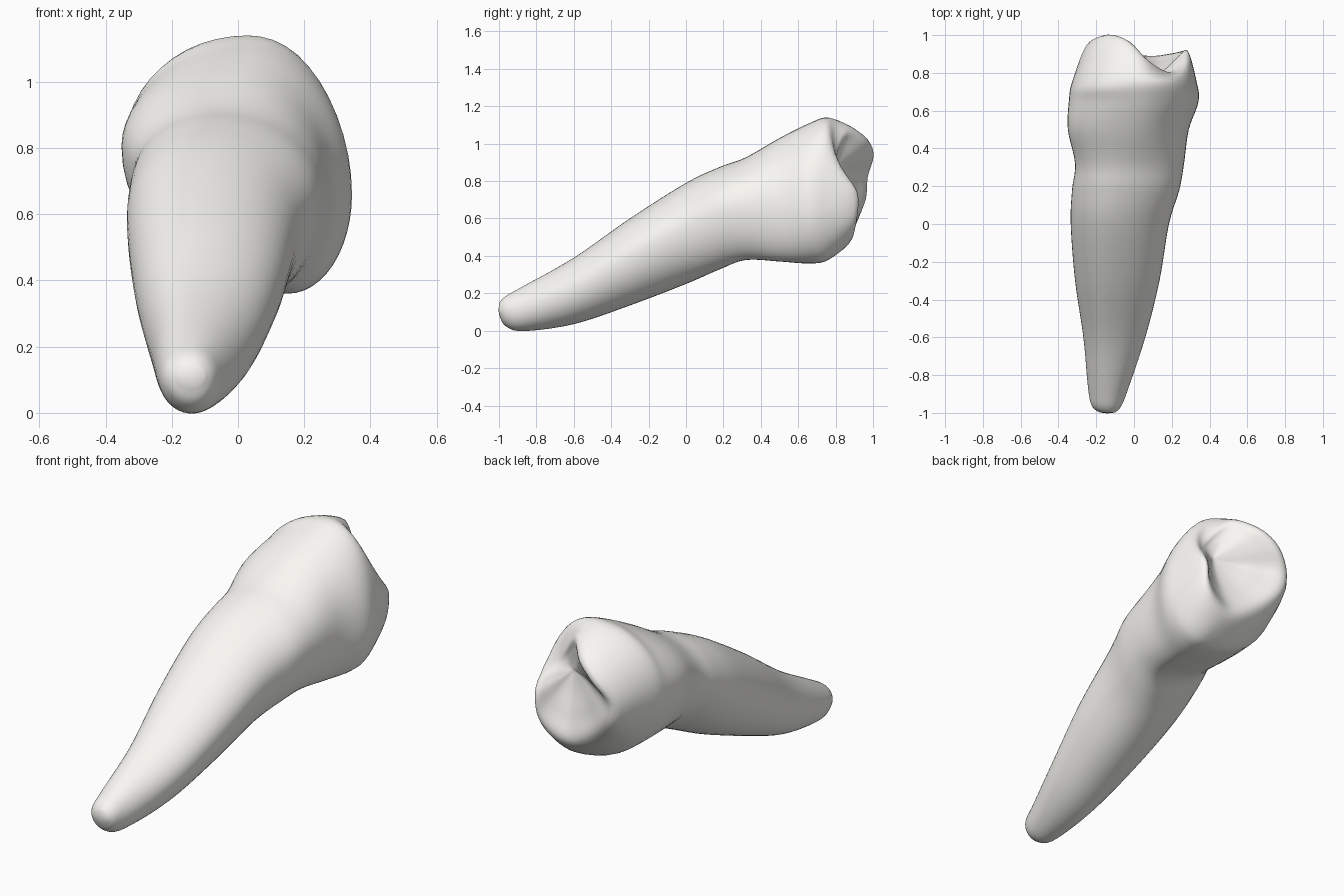
import bpy, bmesh
from math import sin, cos, pi, floor
from mathutils import Vector

if "Cube" in bpy.data.objects:
    bpy.data.objects.remove(bpy.data.objects["Cube"])

N = 48       # points around each ring
STEPS = 5    # rings between two control rings

# Cross-sections: y, left x, right x, bottom z, top z, then x of top, x of bottom, z of left, z of right
sections = [
    (-.998, -.18, -.10, .08, .15, -.14, -.14, .11, .11),
    (-.965, -.222, -.068, .025, .184, -.14, -.14, .11, .11),
    (-.87, -.243, -.03, -.002, .238, -.14, -.14, .12, .12),
    (-.60, -.268, .06, .035, .39, -.14, -.13, .21, .23),
    (-.30, -.312, .135, .135, .6, -.13, -.10, .38, .40),
    (.00, -.335, .185, .25, .79, -.11, -.06, .56, .56),
    (.18, -.328, .24, .328, .875, -.08, .02, .66, .64),
    (.32, -.312, .265, .378, .927, -.05, .10, .74, .66),
    (.50, -.35, .29, .37, 1.03, -.01, .14, .80, .66),
    (.65, -.345, .342, .36, 1.105, .02, .15, .81, .66),
    (.76, -.325, .33, .378, 1.14, .03, .15, .81, .66),
]

# Biting-edge rim, every 30 degrees starting from the right
rim = [
    (.285, .915, .71), (.28, .88, .80), (.20, .80, .93), (.07, .86, 1.08),
    (-.05, .965, 1.03), (-.16, .995, .94), (-.235, .965, .82), (-.20, .955, .69),
    (-.07, .91, .57), (.08, .885, .49), (.19, .895, .51), (.265, .91, .59),
]
pit = Vector((.13, .80, .85))


def catmull(a, b, c, d, t):
    return 0.5 * (2 * b + (c - a) * t + (2 * a - 5 * b + 4 * c - d) * t * t
                  + (3 * b - a - 3 * c + d) * t ** 3)


def section_ring(y, xl, xr, zb, zt, xt, xb, zl, zr):
    """Four quarter-ellipses joined at the extreme points."""
    ring = []
    for i in range(N):
        c, s = cos(2 * pi * i / N), sin(2 * pi * i / N)
        px, pz = (xt if s >= 0 else xb), (zr if c >= 0 else zl)
        x = px + ((xr if c >= 0 else xl) - px) * abs(c)
        z = pz + ((zt if s >= 0 else zb) - pz) * abs(s)
        ring.append(Vector((x, y, z)))
    return ring


def closed_ring(points):
    n, ring = len(points), []
    for i in range(N):
        u = i * n / N
        k = floor(u)
        ring.append(catmull(*[Vector(points[(k + j) % n]) for j in (-1, 0, 1, 2)], u - k))
    return ring


def toward_pit(ring, amount, depth):
    out = []
    for p in ring:
        q = p.lerp(pit, amount)
        q.y = p.y + (pit.y - p.y) * depth
        out.append(q)
    return out


# Control rings: root, neck, crown, rim and hollow chewing surface
controls = [section_ring(*s) for s in sections]
edge = closed_ring(rim)
controls += [edge, toward_pit(edge, .35, .30), toward_pit(edge, .7, .75), toward_pit(edge, .97, 1)]

rings = []
last = len(controls) - 1
for k in range(last):
    four = [controls[min(max(k + j, 0), last)] for j in (-1, 0, 1, 2)]
    for s in range(STEPS):
        rings.append([catmull(*[r[i] for r in four], s / STEPS) for i in range(N)])
rings.append(controls[-1])

# Skin the rings
bm = bmesh.new()
grid = [[bm.verts.new(p) for p in r] for r in rings]
for a, b in zip(grid, grid[1:]):
    for i in range(N):
        j = (i + 1) % N
        bm.faces.new((a[i], a[j], b[j], b[i]))
for r, centre in ((grid[0], Vector((-.14, -1.003, .11))), (grid[-1], pit)):
    v = bm.verts.new(centre)
    for i in range(N):
        bm.faces.new((r[i], r[(i + 1) % N], v))
bmesh.ops.recalc_face_normals(bm, faces=bm.faces)
for f in bm.faces:
    f.smooth = True

mesh = bpy.data.meshes.new("tooth")
bm.to_mesh(mesh)
bm.free()
tooth = bpy.data.objects.new("tooth", mesh)
bpy.context.collection.objects.link(tooth)

# Ivory white
ivory = bpy.data.materials.new("ivory")
ivory.diffuse_color = (.95, .94, .90, 1)
ivory.use_nodes = True
ivory.node_tree.nodes["Principled BSDF"].inputs["Base Color"].default_value = ivory.diffuse_color
mesh.materials.append(ivory)
